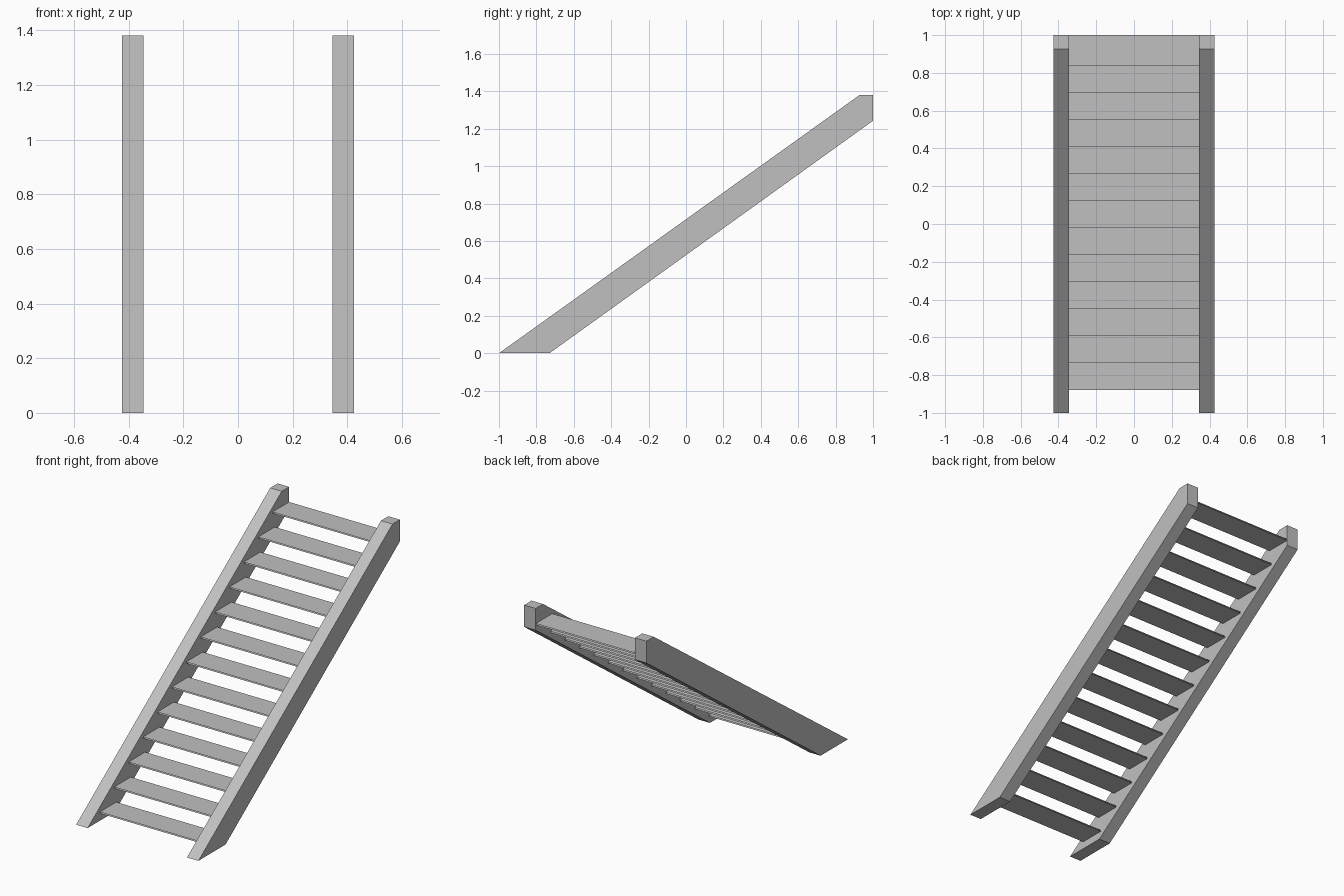
import bpy
import bmesh

cube = bpy.data.objects.get("Cube")
if cube:
    bpy.data.objects.remove(cube, do_unlink=True)

grey = bpy.data.materials.new("plain grey")
grey.use_nodes = True
colour = (0.53, 0.53, 0.53, 1)
grey.diffuse_color = colour
grey.node_tree.nodes["Principled BSDF"].inputs["Base Color"].default_value = colour


def add_object(name, bm):
    mesh = bpy.data.meshes.new(name)
    bm.to_mesh(mesh)
    bm.free()
    mesh.materials.append(grey)
    obj = bpy.data.objects.new(name, mesh)
    bpy.context.collection.objects.link(obj)


# Sloping side beams: one side profile extruded across the beam's width
PROFILE = [(-1, 0), (-0.73, 0), (1, 1.243), (1, 1.38), (0.927, 1.38)]
INNER, OUTER = 0.345, 0.425


def stringer(name, x_start):
    bm = bmesh.new()
    face = bm.faces.new([bm.verts.new((x_start, y, z)) for y, z in PROFILE])
    extruded = bmesh.ops.extrude_face_region(bm, geom=[face])
    moved = [v for v in extruded["geom"] if isinstance(v, bmesh.types.BMVert)]
    bmesh.ops.translate(bm, verts=moved, vec=(OUTER - INNER, 0, 0))
    bmesh.ops.recalc_face_normals(bm, faces=bm.faces)
    add_object(name, bm)


stringer("left_stringer", INNER)
stringer("right_stringer", -OUTER)

# Thin treads with open edges: an upper and a lower skin, let into the beams
TREADS = 13
RUN, RISE = 0.143, 0.1025
DEPTH, THICKNESS, HALF_WIDTH = 0.164, 0.008, 0.385


def tread(name, front, top):
    bm = bmesh.new()
    corners = [(-HALF_WIDTH, front), (HALF_WIDTH, front),
               (HALF_WIDTH, front + DEPTH), (-HALF_WIDTH, front + DEPTH)]
    bm.faces.new([bm.verts.new((x, y, top)) for x, y in corners])
    bm.faces.new([bm.verts.new((x, y, top - THICKNESS)) for x, y in reversed(corners)])
    add_object(name, bm)


for i in range(TREADS):
    tread(f"tread_{i + 1}", -0.88 + i * RUN, 0.055 + i * RISE)
